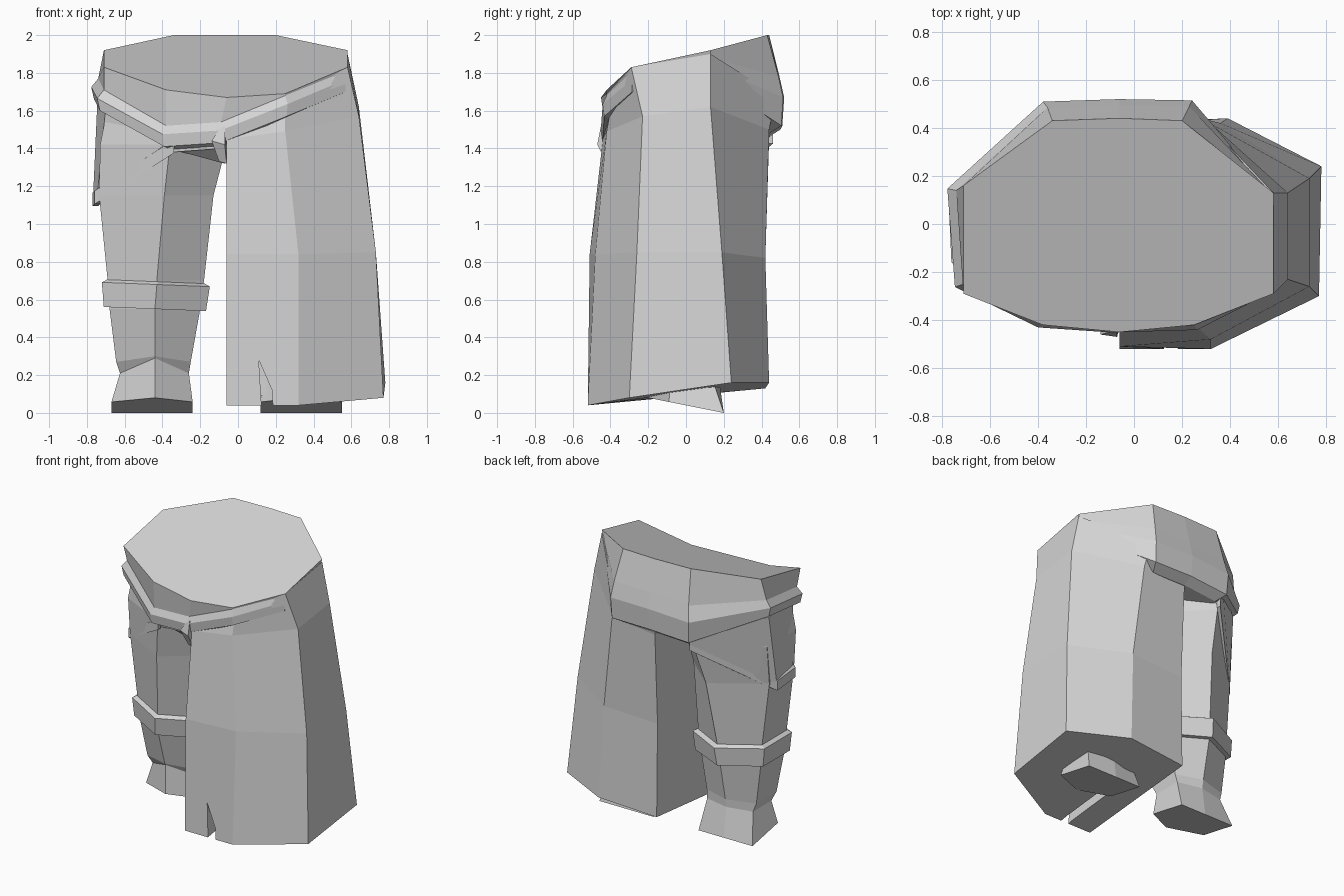
import bpy, bmesh
from mathutils import Vector

if "Cube" in bpy.data.objects:
    bpy.data.objects.remove(bpy.data.objects["Cube"])

grey = bpy.data.materials.new("plain_grey")
grey.diffuse_color = (0.66, 0.66, 0.66, 1)
grey.use_nodes = True
grey.node_tree.nodes["Principled BSDF"].inputs["Base Color"].default_value = grey.diffuse_color


def loft(name, rings, mat=True):
    """Closed low-poly solid through rings of equal point count."""
    bm = bmesh.new()
    rows = [[bm.verts.new(p) for p in r] for r in rings]
    n = len(rows[0])
    for a, b in zip(rows, rows[1:]):
        for i in range(n):
            j = (i + 1) % n
            bm.faces.new((a[i], a[j], b[j], b[i]))
    bm.faces.new(rows[0][::-1])
    bm.faces.new(rows[-1])
    bmesh.ops.recalc_face_normals(bm, faces=bm.faces)
    me = bpy.data.meshes.new(name)
    bm.to_mesh(me)
    bm.free()
    ob = bpy.data.objects.new(name, me)
    bpy.context.collection.objects.link(ob)
    if mat:
        me.materials.append(grey)
    return ob


def shift(ring, s, dz):
    return [(x * s, y * s, z + dz) for x, y, z in ring]


def lip(ring, s, dz, back_dz):
    """Belt ring: deeper at the back, tucked in on the skirt side."""
    out = []
    for i, (x, y, z) in enumerate(ring):
        k = min(s, 1.0) if i in (4, 5) else s
        out.append((x * k, y * k, z + (back_dz if i in (1, 2, 3) else dz)))
    return out


# waist: slanted rim down to the belt
rim = [(-.71, .16, 1.92), (-.34, .43, 2), (-.06, .44, 2), (.20, .43, 2), (.58, .13, 1.92),
       (.58, -.29, 1.83), (.25, -.42, 1.69), (-.06, -.45, 1.67), (-.38, -.42, 1.71), (-.71, -.29, 1.83)]
belt = [(-.74, .14, 1.77), (-.36, .485, 1.76), (-.06, .495, 1.78), (.23, .49, 1.78), (.57, .13, 1.88),
        (.57, -.285, 1.81), (.25, -.42, 1.68), (-.09, -.43, 1.54), (-.38, -.41, 1.52), (-.71, -.25, 1.71)]
loft("waist", [rim, belt, shift(belt, .9, -.08)])

# belt lip and the seat closing underneath it
loft("belt", [shift(belt, .95, -.03), belt, lip(belt, 1.05, -.045, -.11), lip(belt, 1.03, -.11, -.26),
              lip(belt, .9, -.13, -.30)])
seat_bottom = shift(belt, .8, -.22)
seat_bottom[8] = (-.33, -.36, 1.39)
loft("seat", [shift(belt, .95, -.06), shift(belt, .93, -.14), seat_bottom])

# knot at the front of the belt
loft("belt_knot", [[(-.10, -.42, 1.33), (-.06, -.42, 1.32), (-.06, -.36, 1.33), (-.10, -.36, 1.34)],
                   [(-.14, -.46, 1.44), (-.07, -.47, 1.42), (-.06, -.38, 1.42), (-.13, -.38, 1.44)],
                   [(-.10, -.45, 1.50), (-.07, -.45, 1.52), (-.06, -.38, 1.52), (-.10, -.38, 1.50)]])


def hexring(xl, xr, xm, yf, yfc, ybc, yb, z, ridge=0, tilt=0):
    pts = [(xm, yf), (xl, yfc), (xl, ybc), (xm, yb), (xr, ybc), (xr, yfc)]
    return [(x, y, z + tilt * y + (ridge if i == 0 else 0)) for i, (x, y) in enumerate(pts)]


def grow(ring, d):
    c = sum((Vector(p) for p in ring), Vector()) / len(ring)
    out = []
    for p in ring:
        v = Vector(p) - c
        v.z = 0
        q = Vector(p) + v.normalized() * d
        q.z -= .04 * (q.x + .44)
        out.append(q)
    return out


# feet: slanted sole, mirrored to the other side
sole = hexring(-.67, -.24, -.44, -.2, -.09, .2, .2, .04, 0, -.2)
ankle = hexring(-.625, -.26, -.44, -.2, -.08, .13, .17, .21, .08)
loft("left_foot", [sole, ankle])
loft("right_foot", [[(-.12 - x, y, z) for x, y, z in r] for r in (sole, ankle)])

# leg
shin = hexring(-.645, -.25, -.44, -.205, -.11, .12, .18, .27, .03)
knee = hexring(-.68, -.20, -.44, -.28, -.15, .12, .24, .55)
knee_top = hexring(-.69, -.18, -.43, -.30, -.16, .12, .26, .70)
loft("leg", [ankle, shin, knee, knee_top,
             hexring(-.735, -.13, -.39, -.37, -.18, .10, .33, 1.15),
             hexring(-.73, -.06, -.36, -.40, -.21, .12, .42, 1.42),
             hexring(-.69, -.04, -.35, -.38, -.21, .12, .43, 1.62)])

# cuff under the knee
loft("knee_cuff", [grow(knee, .01), grow(knee, .035), grow(shift(knee_top, 1, -.02), .035),
                   grow(shift(knee_top, 1, -.005), .005)])

# slanting strap round the thigh, with the cloth panel above it
path = [(-.34, -.425, 1.41), (-.76, -.16, 1.14), (-.77, .06, 1.13), (-.35, .46, 1.46)]
tops = [(-.36, -.41, 1.50), (-.70, -.22, 1.62), (-.745, .12, 1.64), (-.36, .475, 1.55)]
strap, panel = [], []
for i, (x, y, z) in enumerate(path):
    xi, yi = -.36 + (x + .36) * .93, y * .93
    strap.append([(x, y, z - .035), (x, y, z + .035), (xi, yi, z + .06), (xi, yi, z - .035)])
    k = (.94, .965, .995, .995)[i]
    tx, ty, tz = tops[i]
    panel.append([(-.36 + (x + .36) * k, y * k, z), tops[i],
                  (-.36 + (tx + .36) * .85, ty * .85, tz), (-.36 + (x + .36) * .85, y * .85, z)])
loft("thigh_strap", strap)
loft("thigh_panel", panel)

# long side skirt
skirt = loft("skirt", [
    [(-.06, -.52, .04), (.32, -.52, .04), (.77, -.30, .08), (.78, .24, .16), (.39, .44, .16), (-.06, .42, .13)],
    [(-.06, -.51, .84), (.32, -.48, .84), (.73, -.26, .85), (.73, .19, .85), (.36, .42, .82), (-.06, .41, .80)],
    [(-.06, -.44, 1.45), (.25, -.42, 1.49), (.64, -.23, 1.57), (.64, .13, 1.62), (.28, .44, 1.5), (-.06, .44, 1.45)],
    [(-.06, -.40, 1.55), (.25, -.39, 1.66), (.58, -.29, 1.83), (.58, .13, 1.90), (.25, .48, 1.68), (-.06, .45, 1.56)]])

# slit cut into the hem
cutter = loft("slit_cutter", [[(.13, y, -.05), (.19, y, -.05), (.18, y, .12), (.11, y, .28)]
                              for y in (-.7, -.1)], False)
cutter.hide_render = True
cutter.hide_viewport = True
mod = skirt.modifiers.new("slit", 'BOOLEAN')
mod.operation = 'DIFFERENCE'
mod.solver = 'EXACT'
mod.object = cutter
